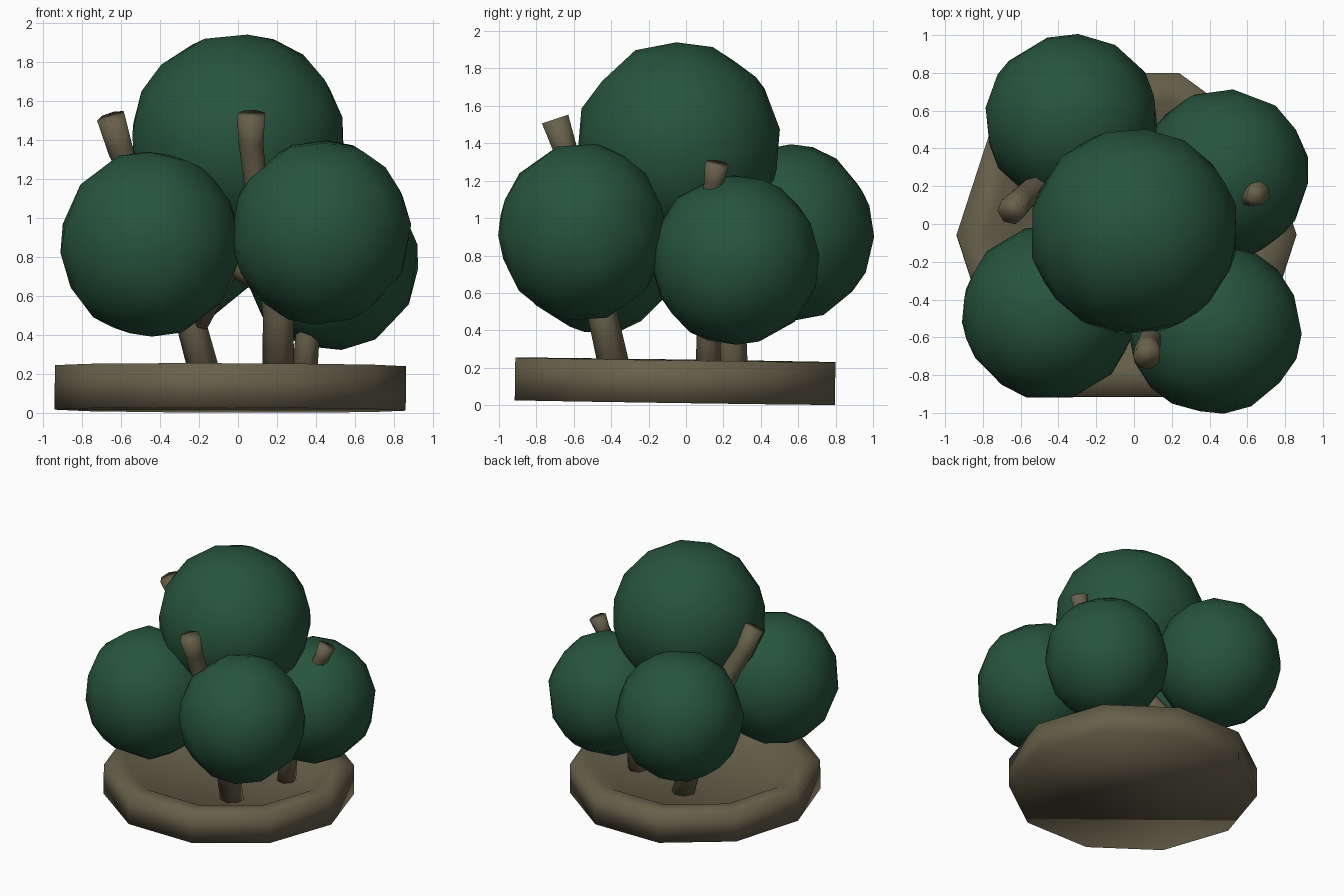
import bpy, bmesh, math
from mathutils import Vector, Euler

if "Cube" in bpy.data.objects:
    bpy.data.objects.remove(bpy.data.objects["Cube"])


def material(name, rgb):
    m = bpy.data.materials.new(name)
    m.diffuse_color = (*rgb, 1)
    m.use_nodes = True
    m.node_tree.nodes["Principled BSDF"].inputs["Base Color"].default_value = m.diffuse_color
    return m


GREEN = material("dark green", (0.02, 0.09, 0.047))
BARK = material("olive bark", (0.135, 0.115, 0.068))


def finish(bm, name, mat):
    bmesh.ops.recalc_face_normals(bm, faces=bm.faces)
    me = bpy.data.meshes.new(name)
    bm.to_mesh(me)
    bm.free()
    me.materials.append(mat)
    for p in me.polygons:
        p.use_smooth = True
    ob = bpy.data.objects.new(name, me)
    bpy.context.collection.objects.link(ob)
    return ob


def skin(bm, rings):
    # joins successive rings of vertices and caps both ends
    n = len(rings[0])
    for a, b in zip(rings, rings[1:]):
        for i in range(n):
            j = (i + 1) % n
            bm.faces.new((a[i], a[j], b[j], b[i]))
    bm.faces.new(rings[0])
    bm.faces.new(rings[-1])


def tube(name, path, sides=7):
    # path entries are (x, y, z, radius)
    bm = bmesh.new()
    pts = [Vector(p[:3]) for p in path]
    rings = []
    for k, p in enumerate(pts):
        d = (pts[min(k + 1, len(pts) - 1)] - pts[max(k - 1, 0)]).normalized()
        u = d.cross(Vector((0, 1, 0))).normalized()
        v = d.cross(u)
        ring = []
        for i in range(sides):
            t = math.tau * i / sides
            ring.append(bm.verts.new(p + path[k][3] * (u * math.cos(t) + v * math.sin(t))))
        rings.append(ring)
    skin(bm, rings)
    return finish(bm, name, BARK)


def ball(name, centre, radii, turn):
    bm = bmesh.new()
    bmesh.ops.create_icosphere(bm, subdivisions=3, radius=1)
    rot = Euler((turn, turn * 0.7, turn * 1.9)).to_matrix()
    for v in bm.verts:
        q = rot @ v.co
        v.co = Vector([c + r * x for c, r, x in zip(centre, radii, q)])
    ob = finish(bm, name, GREEN)
    mod = ob.modifiers.new("facets", "DECIMATE")
    mod.ratio = 0.5


# Ten-sided dish, tipped slightly towards the back
bm = bmesh.new()
rings = []
for r, z in [(0.9, 0.0), (0.9, 0.228), (0.735, 0.228), (0.62, 0.15)]:
    rings.append([bm.verts.new((r * math.cos(math.tau * i / 10), r * math.sin(math.tau * i / 10), z))
                  for i in range(10)])
skin(bm, rings)
dish = finish(bm, "dish", BARK)
dish.location = (-0.04, -0.06, 0.014)
dish.rotation_euler = (-0.0145, 0.003, 0)

# Leaf clumps
ball("front_left_leaves", (-0.45, -0.47, 0.865), (0.46, 0.46, 0.48), 0.3)
ball("front_right_leaves", (0.425, -0.555, 0.925), (0.46, 0.447, 0.475), 0.9)
ball("back_right_leaves", (0.48, 0.265, 0.775), (0.447, 0.447, 0.455), 1.5)
ball("back_left_leaves", (-0.33, 0.55, 0.92), (0.46, 0.452, 0.475), 2.2)
ball("top_leaves", (0.0, -0.04, 1.395), (0.552, 0.547, 0.547), 2.8)

# Trunks with cut ends poking out of the leaves
tube("front_trunk", [(0.21, -0.37, 0.14, 0.087), (0.21, -0.45, 0.5, 0.082), (0.17, -0.53, 0.85, 0.08),
                     (0.09, -0.60, 1.2, 0.062), (0.07, -0.65, 1.38, 0.066), (0.07, -0.70, 1.53, 0.076)])
tube("left_trunk", [(-0.15, 0.25, 0.14, 0.085), (-0.24, 0.24, 0.47, 0.08), (-0.38, 0.22, 0.85, 0.08),
                    (-0.53, 0.18, 1.2, 0.07), (-0.60, 0.12, 1.35, 0.068), (-0.65, 0.07, 1.52, 0.076)])
tube("right_trunk", [(0.34, 0.12, 0.14, 0.07), (0.36, 0.12, 0.4, 0.065), (0.45, 0.13, 0.75, 0.065),
                     (0.57, 0.14, 1.08, 0.055), (0.63, 0.15, 1.2, 0.055), (0.66, 0.165, 1.29, 0.065)])

# Limbs reaching into the clumps
tube("front_limb", [(0.20, -0.48, 0.6, 0.07), (0.12, -0.34, 0.95, 0.07), (0.09, -0.22, 1.35, 0.06)])
tube("left_limb", [(-0.22, 0.24, 0.45, 0.07), (-0.06, 0.06, 0.75, 0.07), (-0.05, -0.03, 1.3, 0.07)])
tube("right_limb", [(0.40, 0.12, 0.6, 0.06), (0.28, 0.08, 0.9, 0.06), (0.14, 0.0, 1.35, 0.06)])
tube("front_left_limb", [(0.20, -0.48, 0.62, 0.06), (-0.05, -0.46, 0.78, 0.06), (-0.4, -0.47, 0.87, 0.05)])
tube("back_left_limb", [(-0.3, 0.23, 0.65, 0.06), (-0.31, 0.36, 0.8, 0.06), (-0.33, 0.52, 0.9, 0.05)])
